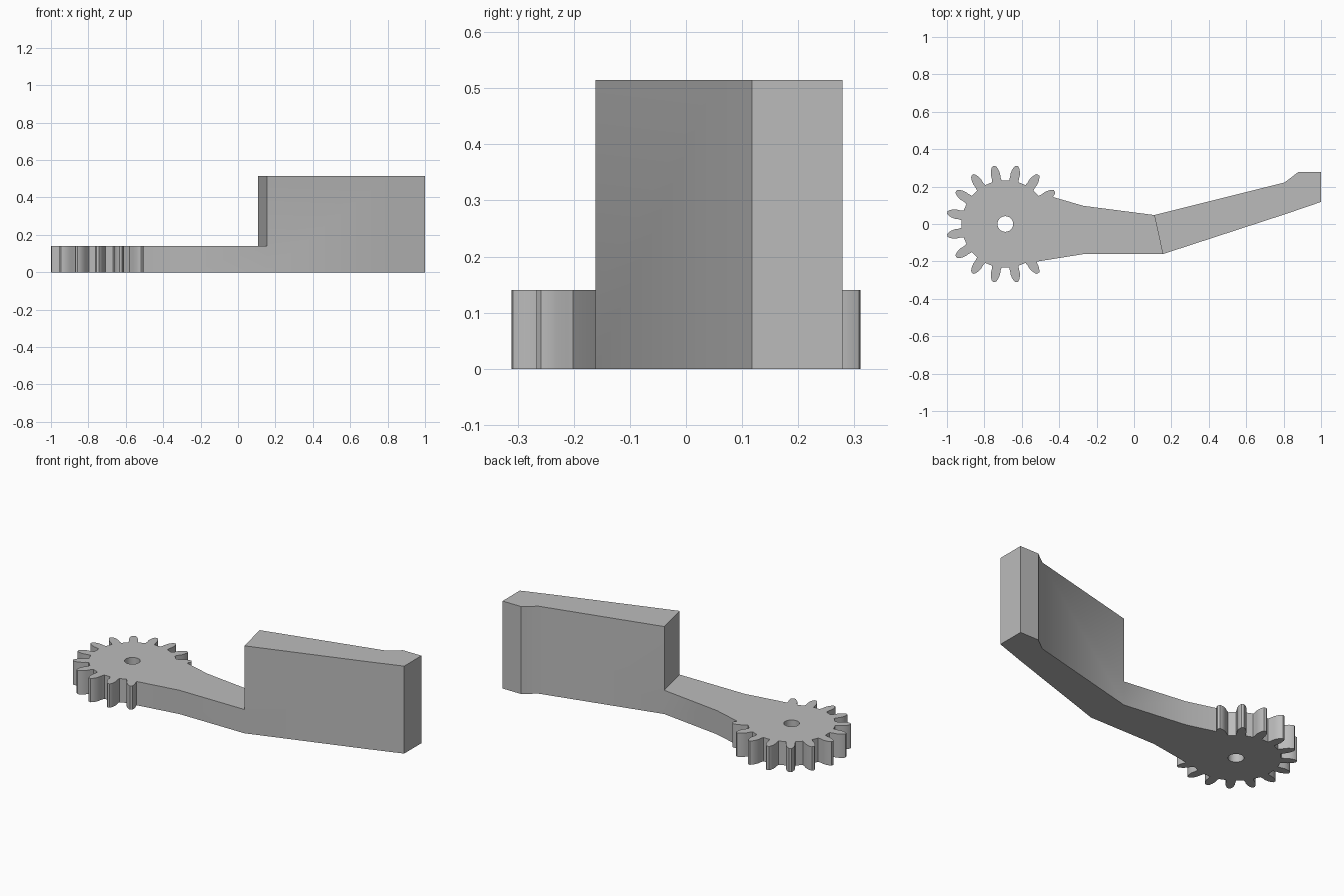
import bpy, bmesh, math
from mathutils import Vector

cube = bpy.data.objects.get("Cube")
if cube:
    bpy.data.objects.remove(cube, do_unlink=True)

GEAR_X, TEETH, HOLE_R = -0.688, 16, 0.042
PLATE_H, FINGER_H = 0.14, 0.515

# Flank of one tooth: radius and half width, root to tip
FLANK = [(0.234, 0.026), (0.252, 0.024), (0.272, 0.025), (0.292, 0.021),
         (0.308, 0.014), (0.316, 0.007)]


def polar(radius, angle):
    return Vector((GEAR_X + radius * math.cos(angle), radius * math.sin(angle), 0))


def tooth(angle):
    rising = [polar(r, angle - math.atan(w / r)) for r, w in FLANK]
    falling = [polar(r, angle + math.atan(w / r)) for r, w in reversed(FLANK)]
    return rising + falling


# Gear outline: the end teeth are cut off where the arm runs into them
pitch = math.tau / TEETH
gear = [p for k in range(1, 14) for p in tooth((k + 0.5) * pitch)][3:-2]
arm = [(-0.52, -0.201), (-0.27, -0.161), (0.154, -0.161), (0.108, 0.048), (-0.27, 0.097)]
finger = [(0.81, 0.053), (1.0, 0.118), (1.0, 0.279), (0.88, 0.279), (0.805, 0.222)]

bm = bmesh.new()


def loop(points):
    verts = [bm.verts.new((p[0], p[1], 0)) for p in points]
    edges = [bm.edges.new((a, b)) for a, b in zip(verts, verts[1:] + verts[:1])]
    return verts, edges


def raise_faces(faces, height):
    result = bmesh.ops.extrude_face_region(bm, geom=faces)["geom"]
    verts = [g for g in result if isinstance(g, bmesh.types.BMVert)]
    bmesh.ops.translate(bm, verts=verts, vec=(0, 0, height))
    return [g for g in result if isinstance(g, bmesh.types.BMFace)]


# Flat plate with the axle hole
outline, outer_edges = loop(gear + arm)
hole_edges = loop([polar(HOLE_R, math.tau * i / 24) for i in range(24)])[1]
bmesh.ops.triangle_fill(bm, use_beauty=True, edges=outer_edges + hole_edges,
                        normal=(0, 0, 1))

# Finger footprint shares the end edge of the arm
tip = [bm.verts.new((x, y, 0)) for x, y in finger]
bm.faces.new([outline[-3]] + tip + [outline[-2]])

# Raise everything to plate height, then the finger alone
top = raise_faces(bm.faces[:], PLATE_H)
finger_top = max(top, key=lambda f: f.calc_center_median().x)
raise_faces([finger_top], FINGER_H - PLATE_H)
if finger_top.is_valid:
    bmesh.ops.delete(bm, geom=[finger_top], context="FACES_ONLY")

# Merge the flat finger walls
bmesh.ops.dissolve_limit(
    bm, angle_limit=0.01,
    verts=[v for v in bm.verts if v.co.x > 0.2],
    edges=[e for e in bm.edges if sum(v.co.x for v in e.verts) > 0.4])
bmesh.ops.recalc_face_normals(bm, faces=bm.faces[:])

mesh = bpy.data.meshes.new("geared_gripper_finger")
bm.to_mesh(mesh)
bm.free()

grey = bpy.data.materials.new("plain_grey")
grey.use_nodes = True
grey.diffuse_color = (0.5, 0.5, 0.5, 1)
grey.node_tree.nodes["Principled BSDF"].inputs["Base Color"].default_value = (0.5, 0.5, 0.5, 1)
mesh.materials.append(grey)

obj = bpy.data.objects.new("geared_gripper_finger", mesh)
bpy.context.collection.objects.link(obj)
bpy.ops.object.select_all(action="DESELECT")
obj.select_set(True)
bpy.context.view_layer.objects.active = obj
bpy.ops.object.shade_smooth_by_angle(angle=math.radians(30))
